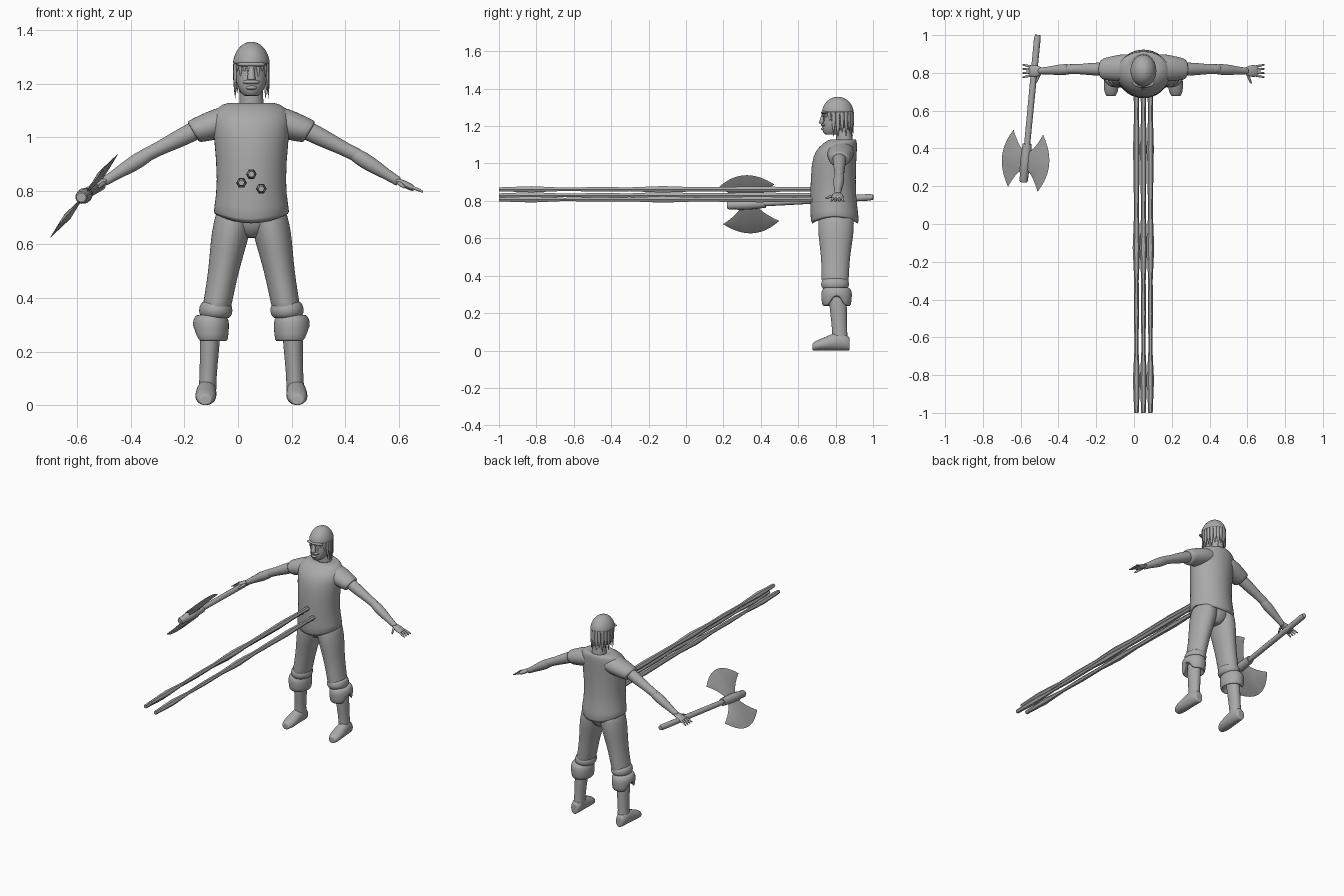
import bpy, bmesh, math
from mathutils import Vector

cube = bpy.data.objects.get("Cube")
if cube:
    bpy.data.objects.remove(cube, do_unlink=True)

grey = bpy.data.materials.new("plain grey")
grey.use_nodes = True
colour = (.4, .4, .4, 1)
grey.diffuse_color = colour
grey.node_tree.nodes["Principled BSDF"].inputs["Base Color"].default_value = colour

X, Y, Z = Vector((1, 0, 0)), Vector((0, 1, 0)), Vector((0, 0, 1))
MID = .05    # centre of the figure across
hard = []    # objects that keep sharp edges


def loft(name, rings, a=X, b=Y, sides=16, soft=True, lift=None):
    """Skin elliptical rings, each a centre, a radius along a and a radius along b."""
    if soft:  # inset end rings keep the rims firm under subdivision
        inset = [(centre, ra * .9, rb * .9) for centre, ra, rb in (rings[0], rings[-1])]
        rings = [inset[0], *rings, inset[1]]
    bm = bmesh.new()
    loops = []
    for index, (centre, ra, rb) in enumerate(rings):
        loop = []
        for k in range(sides):
            turn = math.tau * k / sides
            co = centre + a * ra * math.cos(turn) + b * rb * math.sin(turn)
            if lift:
                co.z += lift(index, turn)
            loop.append(bm.verts.new(co))
        loops.append(loop)
    for low, high in zip(loops, loops[1:]):
        for k in range(sides):
            following = (k + 1) % sides
            bm.faces.new((low[k], low[following], high[following], high[k]))
    bm.faces.new(loops[0])
    bm.faces.new(loops[-1])
    bmesh.ops.recalc_face_normals(bm, faces=bm.faces)
    mesh = bpy.data.meshes.new(name)
    bm.to_mesh(mesh)
    bm.free()
    mesh.materials.append(grey)
    ob = bpy.data.objects.new(name, mesh)
    bpy.context.collection.objects.link(ob)
    if soft:
        for face in mesh.polygons:
            face.use_smooth = True
        ob.modifiers.new("smooth", "SUBSURF").levels = 1
    else:
        hard.append(ob)


def bar(name, start, end, radii, flat=1, **options):
    """Straight limb with evenly spaced radii."""
    last = len(radii) - 1
    loft(name, [(start.lerp(end, i / last), r, r * flat) for i, r in enumerate(radii)], **options)


def column(name, rows, **options):
    """Upright part on the centre line, from rows of height, front, back and half width."""
    loft(name, [(Vector((MID, (front + back) / 2, z)), half, (back - front) / 2)
                for z, front, back, half in rows], **options)


def lathe(name, base, rows, axis=Z, flat=1, **options):
    """Turned part, from rows of distance along the axis and radius."""
    loft(name, [(base + axis * along, r, r * flat) for along, r in rows], **options)


def ball(name, centre, size, lowest=-1.4, **options):
    """Ellipsoid from a lowest latitude up to its crown."""
    count = 8
    angles = [lowest + (1.4 - lowest) * i / count for i in range(count + 1)]
    loft(name, [(centre + Z * size.z * math.sin(t), size.x * math.cos(t), size.y * math.cos(t))
                for t in angles], **options)


# Shirt, its hem dipping at front and back, and the hips inside
column("shirt", [(.75, .72, .87, .1), (.7, .665, .93, .146), (.74, .665, .922, .14),
                 (.83, .663, .907, .126), (1, .668, .91, .14), (1.07, .69, .915, .15),
                 (1.11, .735, .915, .135), (1.135, .775, .91, .085), (1.12, .8, .89, .04)],
       sides=24, lift=lambda i, t: -.055 * math.sin(t) ** 2 if i == 2 else 0)
column("hips", [(.625, .76, .86, .03), (.66, .71, .9, .11), (.76, .71, .89, .12)])

# Neck, skull, jaw and facial features
bar("neck", Vector((MID, .85, 1.08)), Vector((MID, .84, 1.22)), (.05, .044, .044))
skull = Vector((MID, .812, 1.265))
ball("skull", skull, Vector((.066, .082, .085)))
column("jaw", [(1.155, .74, .82, .03), (1.18, .725, .86, .05), (1.21, .73, .875, .06),
               (1.26, .736, .88, .064), (1.3, .736, .88, .06)])
bar("nose", Vector((MID, .725, 1.215)), Vector((MID, .736, 1.27)), (.016, .013, .008))
for name, z, half in (("lower_lip", 1.185, .024), ("moustache", 1.206, .034), ("brow", 1.272, .06)):
    ball(name, Vector((MID, .745, z)), Vector((half, .025, .01)))

# Hair cap and hanging locks, short over the forehead
ball("hair_cap", skull, Vector((.071, .087, .092)), lowest=.1, sides=20)
locks = 22
for k in range(locks):
    turn = math.tau * k / locks
    out = Vector((math.cos(turn), math.sin(turn), 0))
    forehead = out.y < -.35
    drop = (.04 if forehead else .12) - .02 * (k % 2)
    width = .01 if forehead else .014
    root = skull + Vector((.063 * out.x, .081 * out.y, .015))
    tip = root - Z * (drop + .015)
    bar("hair_lock", root, tip, [width * f for f in (.8, 1, .8, .1)],
        flat=.5, a=Z.cross(out), b=out, sides=6)

for s, side in ((-1, "right"), (1, "left")):
    def at(out, y, z):
        return Vector((MID + s * out, y, z))

    # Short sleeve and bare arm, cut square to the arm
    across = Vector((s, 0, 1.7)).normalized()
    arm = {"a": Y, "b": across}
    shoulder, elbow, wrist = at(.17, .82, 1.045), at(.4, .82, .93), at(.55, .81, .834)
    bar(side + "_sleeve", at(.06, .83, 1.07), at(.217, .82, 1.02),
        (.07, .075, .067, .057), flat=.82, **arm)
    bar(side + "_upper_arm", shoulder, elbow, (.036, .036, .033, .026, .027), **arm)
    bar(side + "_forearm", elbow.lerp(shoulder, .1), wrist, (.025, .031, .027, .02, .018), **arm)

    # Hand with spread fingers
    hand = {"a": Y, "b": Z}
    bar(side + "_palm", at(.54, .81, .84), at(.605, .81, .81),
        (.02, .03, .034, .028), flat=.45, **hand)
    for i in range(4):
        spread = i - 1.5
        bar(side + "_finger", at(.59, .81 + .015 * spread, .818),
            at(.64, .81 + .022 * spread, .797), (.008, .008, .005), sides=6, **hand)
    bar(side + "_thumb", at(.55, .795, .83), at(.57, .745, .814), (.01, .009, .006), b=Z, sides=6)

    # Trouser leg, shin and foot
    bar(side + "_trouser_leg", at(.063, .803, .72), at(.132, .797, .35),
        (.07, .073, .065, .058, .055, .054), flat=1.35, sides=20)
    bar(side + "_shin", at(.152, .81, .3), at(.165, .825, .04),
        (.038, .038, .035, .032, .035), flat=1.25)
    loft(side + "_foot", [(at(.168 + (.8 - y) / 30, y, height), half, height)
                          for y, height, half in ((.875, .035, .025), (.85, .048, .036),
                                                  (.8, .05, .038), (.74, .035, .041),
                                                  (.7, .028, .038), (.677, .02, .024))], b=Z)

    # Rolled cuff, the lower fold slit on its outer side
    def slit(i, t):
        return .3 * max(0, s * math.cos(t) - .8) if i in (2, 3) else 0

    lathe(side + "_cuff_roll", at(.133, .797, .325),
          ((0, .05), (.015, .063), (.04, .064), (.06, .053)), flat=1.2, sides=20)
    lathe(side + "_cuff", at(.151, .805, .237),
          ((.05, .035), (0, .054), (0, .064), (.055, .069), (.085, .067), (.1, .055)),
          flat=1.22, sides=20, lift=slit)

# Three long knobbly shafts running forward from the belly
for x, z in ((.013, .83), (MID, .862), (.087, .808)):
    bar("shaft", Vector((x, -1, z)), Vector((x, .75, z)),
        (.012, .019, .01, .014, .012, .02, .013, .015, .018, .013, .016),
        b=Z, sides=6, soft=False)

# Double axe held in the right hand
shank = Vector((.075, .78, .045)).normalized()
blade = Vector((.63, 0, .777))
blade = (blade - shank * blade.dot(shank)).normalized()
hub = Vector((-.574, .335, .782))
axe = {"a": blade, "b": blade.cross(shank), "soft": False}
lathe("axe_handle", hub, ((0, .016), (.65, .018), (.67, .014)), axis=shank, sides=12, **axe)
lathe("axe_socket", hub, ((-.115, .018), (-.105, .023), (-.07, .023), (-.06, .027), (0, .029),
                          (.06, .026), (.09, .024)), axis=shank, sides=12, **axe)
for s, side in ((-1, "lower"), (1, "upper")):
    # Crescent of diamond sections, thinning towards both horns
    steps = 20
    sections = []
    for k in range(steps + 1):
        q = 2 * k / steps - 1
        inner = .125 * max(0, (abs(q) - .28) / .72) ** .6
        outer = .2 - .074 * q * q
        sections.append((hub + shank * .15 * q + blade * s * (inner + outer) / 2,
                         (outer - inner) / 2, .014 - .012 * abs(q)))
    loft(side + "_axe_blade", sections, sides=4, **axe)

# Smooth shading that keeps hard edges on the shafts and axe
bpy.ops.object.select_all(action="DESELECT")
for ob in hard:
    ob.select_set(True)
bpy.context.view_layer.objects.active = hard[0]
bpy.ops.object.shade_smooth_by_angle(angle=math.radians(40))
